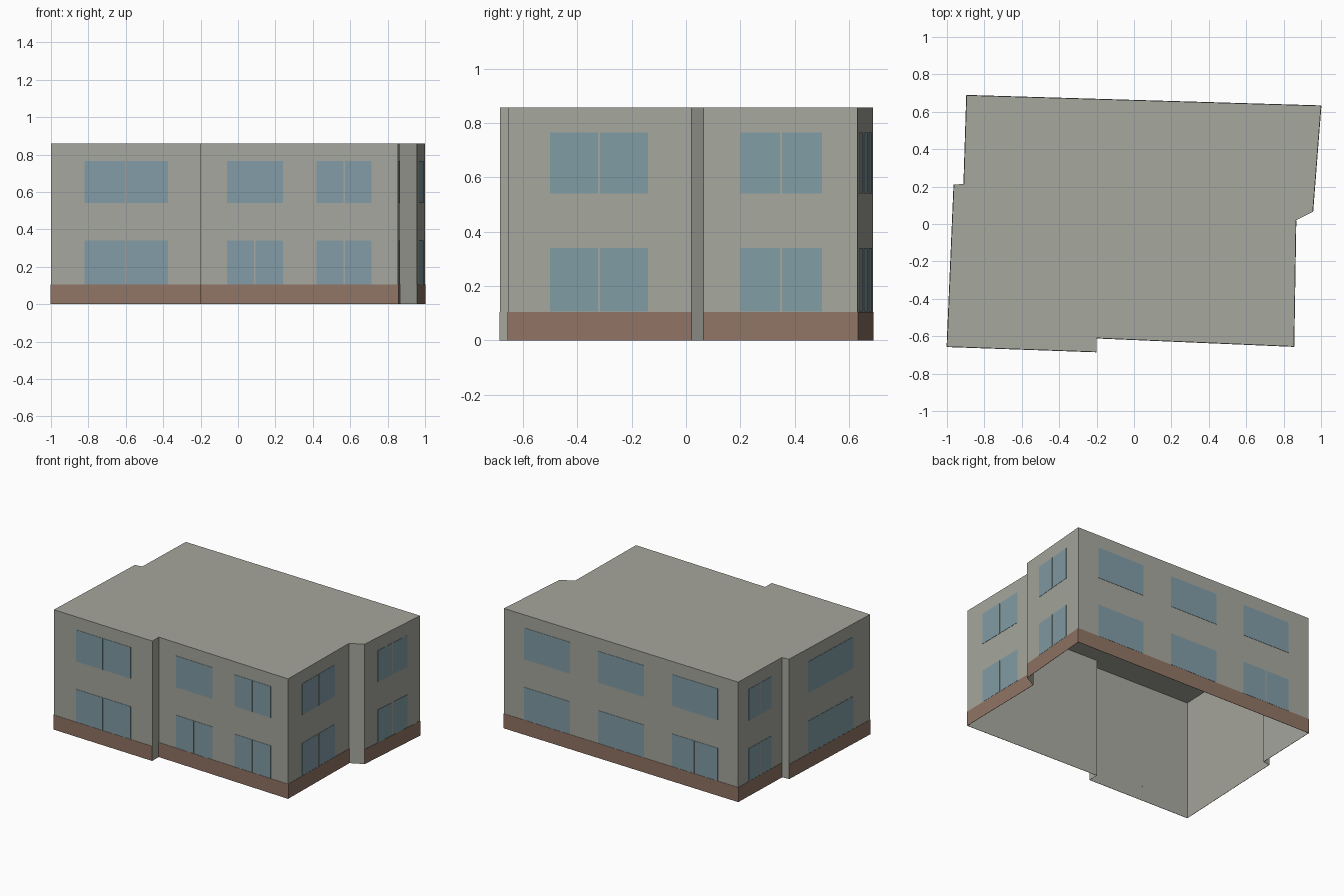
import bpy
import bmesh
from mathutils import Vector

cube = bpy.data.objects.get("Cube")
if cube:
    bpy.data.objects.remove(cube, do_unlink=True)

HEIGHT, PLINTH, PROUD = 0.858, 0.105, 0.002
LOWER, UPPER = (0.106, 0.34), (0.54, 0.765)
GAP = 0.004  # half width of the bar between panes


def material(name, rgb):
    mat = bpy.data.materials.new(name)
    mat.use_nodes = True
    mat.diffuse_color = (*rgb, 1)
    mat.node_tree.nodes["Principled BSDF"].inputs["Base Color"].default_value = (*rgb, 1)
    return mat


stone = material("grey_render", (0.38, 0.385, 0.34))
brick = material("brown_brick", (0.28, 0.175, 0.13))
glass = material("blue_glass", (0.22, 0.33, 0.375))


def finish(bm, name, mat):
    bmesh.ops.recalc_face_normals(bm, faces=bm.faces)
    mesh = bpy.data.meshes.new(name)
    bm.to_mesh(mesh)
    bm.free()
    mesh.materials.append(mat)
    bpy.context.collection.objects.link(bpy.data.objects.new(name, mesh))


def plate(bm, wall, span, heights):
    """Thin slab on a wall; span runs along the wall's main axis."""
    a, b = wall
    d = b - a
    axis = 0 if abs(d.x) > abs(d.y) else 1
    out = Vector((d.y, -d.x, 0)).normalized() * PROUD
    ends = [a + d * ((c - a[axis]) / d[axis]) for c in span]
    corners = [(ends[i], heights[j]) for i, j in ((0, 0), (1, 0), (1, 1), (0, 1))]
    back = [bm.verts.new((p.x, p.y, z)) for p, z in corners]
    front = [bm.verts.new(v.co + out) for v in back]
    bm.faces.new(front)
    for i in range(4):
        j = (i + 1) % 4
        bm.faces.new((back[i], back[j], front[j], front[i]))


# Footprint, counter-clockwise from the front corner
outline = [Vector((x, y, 0)) for x, y in (
    (-1, -0.656), (-0.2, -0.684), (-0.2, -0.61), (0.855, -0.655), (0.866, 0.02),
    (0.956, 0.065), (1, 0.632), (-0.895, 0.688), (-0.91, 0.215), (-0.963, 0.21))]
count = len(outline)
walls = [(outline[i], outline[(i + 1) % count]) for i in range(count)]

# Walls and roof, open underneath
bm = bmesh.new()
bottom = [bm.verts.new(p) for p in outline]
top = [bm.verts.new(p + Vector((0, 0, HEIGHT))) for p in outline]
for i in range(count):
    j = (i + 1) % count
    bm.faces.new((bottom[i], bottom[j], top[j], top[i]))
bm.faces.new(top)
finish(bm, "building_shell", stone)

# Brick plinth on the long walls only; the short steps stay plain
bm = bmesh.new()
for a, b in walls:
    if (b - a).length > 0.3:
        axis = 0 if abs(b.x - a.x) > abs(b.y - a.y) else 1
        plate(bm, (a, b), (a[axis], b[axis]), (0, PLINTH))
finish(bm, "brick_plinth", brick)

# Windows: wall number, start, end, storeys that have a centre bar
windows = [
    (0, -0.82, -0.375, (LOWER, UPPER)),
    (2, -0.06, 0.24, (LOWER,)),
    (2, 0.42, 0.715, (LOWER, UPPER)),
    (3, -0.5, -0.14, (LOWER, UPPER)),
    (5, 0.2, 0.5, (LOWER, UPPER)),
    (6, 0.835, 0.465, ()),
    (6, 0.238, -0.135, ()),
    (6, -0.36, -0.73, (LOWER,)),
    (7, 0.574, 0.331, (LOWER, UPPER)),
    (9, 0.007, -0.473, ()),
]
bm = bmesh.new()
for index, start, end, barred in windows:
    wall = walls[index]
    for storey in (LOWER, UPPER):
        if storey in barred:
            mid = (start + end) / 2
            gap = GAP if end > start else -GAP
            plate(bm, wall, (start, mid - gap), storey)
            plate(bm, wall, (mid + gap, end), storey)
        else:
            plate(bm, wall, (start, end), storey)
finish(bm, "window_panes", glass)
